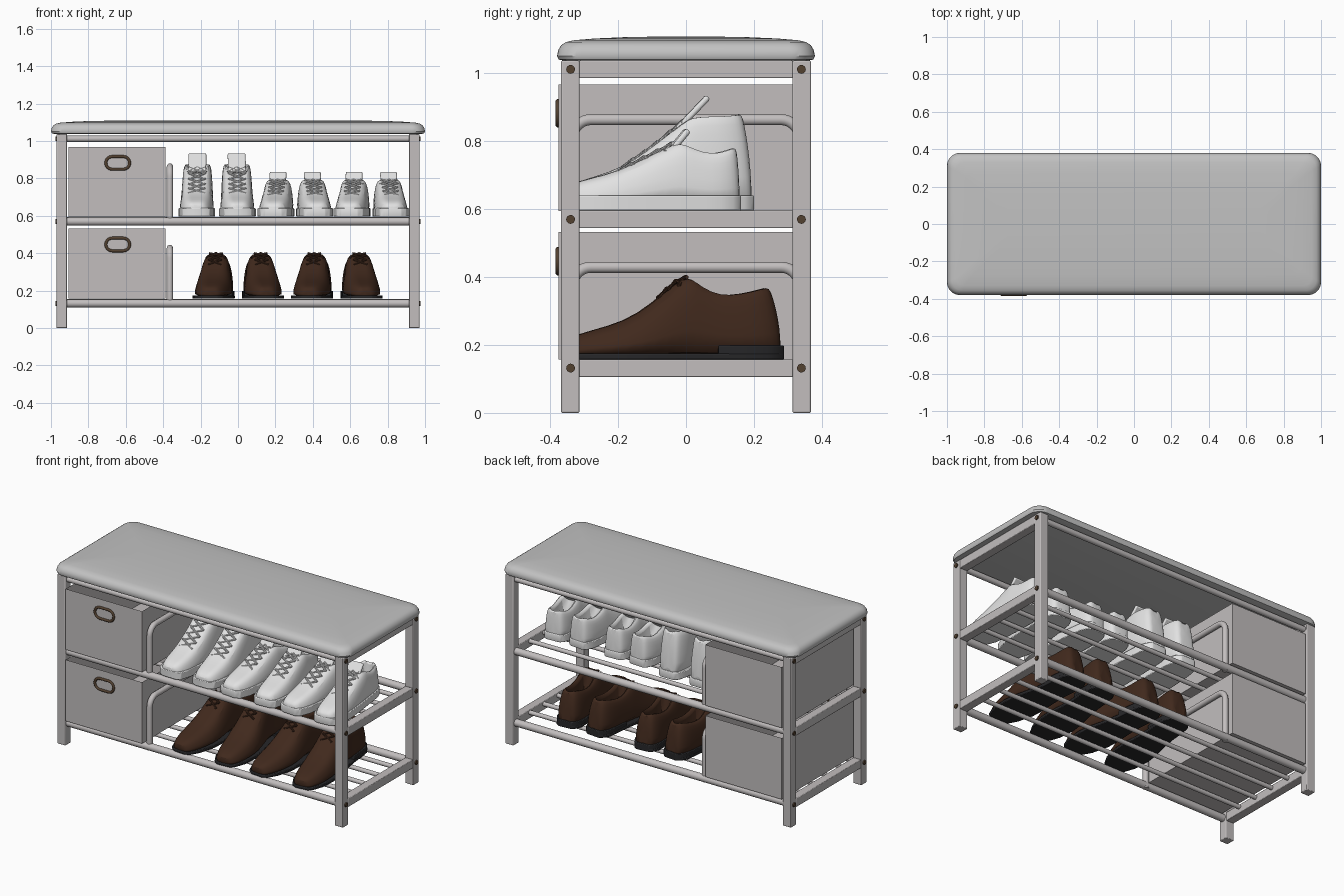
import bpy, bmesh, math
from mathutils import Vector, Matrix

if "Cube" in bpy.data.objects:
    bpy.data.objects.remove(bpy.data.objects["Cube"])


def material(name, rgb):
    m = bpy.data.materials.new(name)
    m.diffuse_color = (*rgb, 1)
    m.use_nodes = True
    m.node_tree.nodes["Principled BSDF"].inputs["Base Color"].default_value = m.diffuse_color
    return m


FRAME = material("warm grey frame", (0.54, 0.515, 0.515))
CUSHION = material("grey cushion", (0.54, 0.54, 0.54))
WHITE = material("white canvas", (0.76, 0.76, 0.76))
BROWN = material("brown leather", (0.052, 0.022, 0.012))
BLACK = material("black sole", (0.02, 0.02, 0.022))
BRONZE = material("bronze metal", (0.085, 0.052, 0.03))


def finish(name, bm, mat, smooth=True, bevel=0, subsurf=0, matrix=None):
    bmesh.ops.recalc_face_normals(bm, faces=bm.faces)
    me = bpy.data.meshes.new(name)
    bm.to_mesh(me)
    bm.free()
    ob = bpy.data.objects.new(name, me)
    bpy.context.collection.objects.link(ob)
    me.materials.append(mat)
    if matrix:
        ob.matrix_world = matrix
    if bevel:
        mod = ob.modifiers.new("bevel", 'BEVEL')
        mod.width, mod.segments = bevel, 2
    if subsurf:
        ob.modifiers.new("subsurf", 'SUBSURF').levels = subsurf
        ob.modifiers["subsurf"].render_levels = subsurf
    if smooth:
        bpy.ops.object.select_all(action='DESELECT')
        ob.select_set(True)
        bpy.context.view_layer.objects.active = ob
        bpy.ops.object.shade_smooth_by_angle(angle=math.radians(40))
    return ob


def add_box(bm, lo, hi):
    lo, hi = Vector(lo), Vector(hi)
    m = Matrix.Translation((lo + hi) / 2) @ Matrix.Diagonal((*(hi - lo), 1))
    bmesh.ops.create_cube(bm, size=1, matrix=m)


def add_rod(bm, p, q, r, n=16):
    p, q = Vector(p), Vector(q)
    m = Matrix.Translation((p + q) / 2) @ (q - p).to_track_quat('Z', 'Y').to_matrix().to_4x4()
    bmesh.ops.create_cone(bm, cap_ends=True, segments=n, radius1=r, radius2=r,
                          depth=(q - p).length, matrix=m)


def loft(rings):
    bm = bmesh.new()
    vs = [[bm.verts.new(p) for p in ring] for ring in rings]
    n = len(vs[0])
    for a, b in zip(vs, vs[1:]):
        for i in range(n):
            bm.faces.new((a[i], a[(i + 1) % n], b[(i + 1) % n], b[i]))
    bm.faces.new(vs[0])
    bm.faces.new(vs[-1])
    return bm


def curve_tube(name, pts, r, mat, cyclic=False):
    cu = bpy.data.curves.new(name, 'CURVE')
    cu.dimensions, cu.bevel_depth, cu.bevel_resolution = '3D', r, 3
    cu.use_fill_caps = True
    sp = cu.splines.new('POLY')
    sp.points.add(len(pts) - 1)
    for pt, co in zip(sp.points, pts):
        pt.co = (*co, 1)
    sp.use_cyclic_u, sp.use_smooth = cyclic, True
    cu.materials.append(mat)
    ob = bpy.data.objects.new(name, cu)
    bpy.context.collection.objects.link(ob)


# seat cushion: stacked rounded rectangles with a soft crown
def rounded_rect(inset, z, n=8):
    hx, hy, r = 1 - inset, 0.38 - inset, max(0.07 - inset * 0.5, 0.03)
    return [(sx * (hx - r) + r * math.cos(a), sy * (hy - r) + r * math.sin(a), z)
            for k, (sx, sy) in enumerate(((1, 1), (-1, 1), (-1, -1), (1, -1)))
            for a in [(k + i / n) * math.pi / 2 for i in range(n + 1)]]


finish("seat_cushion", loft([rounded_rect(i, z) for i, z in (
    (0.02, 1.038), (0.005, 1.041), (0, 1.052), (0.004, 1.07), (0.012, 1.083), (0.025, 1.092),
    (0.05, 1.098), (0.11, 1.103), (0.2, 1.107), (0.31, 1.109))]), CUSHION)

# frame: legs, side rails, long tubes, shelf rods, bolts
levels = {"lower": 0.132, "middle": 0.57, "top": 1.012}
for sx, side in ((-1, "left"), (1, "right")):
    for sy, end in ((-1, "front"), (1, "back")):
        bm = bmesh.new()
        add_box(bm, (sx * 0.942 - 0.028, sy * 0.341 - 0.027, 0),
                (sx * 0.942 + 0.028, sy * 0.341 + 0.027, 1.038))
        finish(f"{end}_{side}_leg", bm, FRAME, bevel=0.004)
        for lv, z in levels.items():
            bm = bmesh.new()
            add_rod(bm, (sx * 0.965, sy * 0.34, z), (sx * 0.977, sy * 0.34, z), 0.013)
            finish(f"{end}_{side}_{lv}_bolt", bm, BRONZE)
    for lv, z in levels.items():
        bm = bmesh.new()
        add_box(bm, (sx * 0.942 - 0.026, -0.315, z - 0.026), (sx * 0.942 + 0.026, 0.315, z + 0.026))
        finish(f"{side}_{lv}_side_rail", bm, FRAME, bevel=0.003)
for lv, z in levels.items():
    bm = bmesh.new()
    for y in (-0.34, 0.34):
        add_rod(bm, (-0.92, y, z), (0.92, y, z), 0.017 if lv == "top" else 0.022)
    if lv != "top":
        for y in (-0.204, -0.068, 0.068, 0.204):
            add_rod(bm, (-0.92, y, z + 0.01), (0.92, y, z + 0.01), 0.013)
    finish(f"{lv}_long_rods", bm, FRAME)

# storage boxes with oval grips, and the divider hoops beside them
for lv, zb, zt, gz in (("upper", 0.595, 0.968, 0.883), ("lower", 0.157, 0.533, 0.447)):
    x0, x1, y0, y1, t = -0.906, -0.388, -0.376, 0.366, 0.012
    bm = bmesh.new()
    add_box(bm, (x0, y0, zb), (x1, y1, zt))
    top = max(bm.faces, key=lambda f: f.calc_center_median().z)
    bmesh.ops.inset_region(bm, faces=[top], thickness=t)
    bmesh.ops.translate(bm, verts=top.verts, vec=(0, 0, zb + t - zt))
    finish(f"{lv}_storage_box", bm, FRAME, smooth=False)
    grip = []
    for s in (1, -1):
        for i in range(9):
            a = -math.pi / 2 + math.pi * i / 8 + (0 if s == 1 else math.pi)
            grip.append((-0.643 + s * 0.03 + 0.034 * math.cos(a), y0 - 0.001, gz + 0.034 * math.sin(a)))
    curve_tube(f"{lv}_box_grip", grip, 0.008, BRONZE, True)
    hoop, r, zh = [(-0.364, -0.335, zb - 0.045)], 0.055, zt - 0.104
    for s in (-1, 1):
        arc = [(-0.364, s * (0.335 - r + r * math.cos(a)), zh - r + r * math.sin(a))
               for a in [i * math.pi / 16 for i in range(9)]]
        hoop += arc if s == -1 else arc[::-1]
    hoop.append((-0.364, 0.335, zb - 0.045))
    curve_tube(f"{lv}_divider_hoop", hoop, 0.017, FRAME)

# shoes: stations are (y, half width, height, top half width, open flag)
LOW = [(-0.362, .04, .055, .02, 0), (-0.345, .068, .078, .03, 0), (-0.28, .088, .096, .04, 0),
       (-0.2, .092, .115, .042, 0), (-0.1, .089, .165, .042, 0), (-0.03, .085, .2, .045, 0),
       (-0.01, .084, .2, .052, 1), (0.05, .08, .172, .055, 1), (0.1, .077, .172, .053, 1),
       (0.135, .065, .183, .045, 1), (0.15, .055, .187, .035, 0), (0.16, .04, .178, .025, 0)]
HIGH = [(-0.352, .04, .06, .02, 0), (-0.335, .07, .08, .03, 0), (-0.27, .09, .1, .04, 0),
        (-0.19, .095, .125, .045, 0), (-0.1, .092, .185, .05, 0), (0.0, .087, .268, .06, 0),
        (0.02, .086, .278, .064, 1), (0.08, .084, .282, .067, 1), (0.13, .08, .282, .065, 1),
        (0.172, .067, .285, .052, 1), (0.187, .057, .287, .04, 0), (0.2, .04, .275, .028, 0)]
DRESS = [(-0.36, .035, .05, .014, 0), (-0.342, .062, .066, .022, 0), (-0.28, .09, .086, .03, 0),
         (-0.18, .106, .112, .035, 0), (-0.1, .103, .165, .036, 0), (-0.03, .092, .228, .036, 0),
         (0.01, .087, .244, .038, 0), (0.03, .085, .234, .044, 1), (0.09, .08, .2, .05, 1),
         (0.16, .08, .19, .052, 1), (0.235, .076, .205, .045, 1), (0.27, .058, .215, .032, 0),
         (0.287, .038, .205, .02, 0)]


def section(y, w, h, wt, opened, lean):
    half = []
    for i in range(5):
        a = i * math.pi / 8
        half.append((wt + (w - wt) * math.cos(a) ** 0.8, 0.008 + (h - 0.008) * math.sin(a) ** 1.15))
    half += [(wt - 0.014, h - 0.006), (wt - 0.02, 0.07)] if opened else [(wt * .65, h), (wt * .3, h)]
    pts = half + [(0, 0.06 if opened else h)] + [(-x, z) for x, z in reversed(half)]
    k = lean * min(max(y / 0.15, 0), 1)
    return [(x, y - k * (z / h) ** 2, z) for x, z in pts]


def sole_part(name, stations, height, grow, mat, m):
    side = [(w + grow, y) for y, w, *_ in stations]
    line = side + [(-x, y) for x, y in reversed(side)]
    finish(name, loft([[(x, y, z) for x, y in line] for z in (0, height)]), mat, bevel=0.004, matrix=m)


def shoe(name, x, z, yaw, stations, lean, laces, tongue, mat, sole_mat):
    pivot = Matrix.Translation((0, 0.12, 0))
    m = Matrix.Translation((x, -0.12, z)) @ Matrix.Rotation(math.radians(yaw), 4, 'Z') @ pivot
    finish(name + "_upper", loft([section(*s, lean) for s in stations]), mat, subsurf=1, matrix=m)
    # sole, plus a heel block for the leather shoes
    if sole_mat is BLACK:
        sole_part(name + "_sole", stations, 0.018, 0.004, BLACK, m)
        heel = [(0.09, 0.078)] + [s[:2] for s in stations if s[0] > 0.1]
        sole_part(name + "_heel", heel, 0.042, 0.003, BLACK, m)
    else:
        sole_part(name + "_sole", stations, 0.045, 0.003, sole_mat, m)

    def top(y):
        for a, b in zip(stations, stations[1:]):
            if a[0] <= y <= b[0]:
                return a[2] + (b[2] - a[2]) * (y - a[0]) / (b[0] - a[0])
    # crossed laces over the instep
    bm = bmesh.new()
    y0, y1, n, hw = laces
    step = (y1 - y0) / n
    for i in range(n):
        ya, yb = y0 + i * step, y0 + (i + 1) * step
        for s in (-1, 1):
            add_rod(bm, (s * hw, ya, top(ya) - 0.001), (-s * hw, yb, top(yb) + 0.003), 0.006, 8)
    # bow loops at the top of the laces
    for s in (-1, 1):
        add_rod(bm, (0, y1, top(y1) + 0.004), (s * 0.05, y1 - 0.025, top(y1) - 0.022), 0.006, 8)
    finish(name + "_laces", bm, mat, matrix=m)
    # tongue plate leaning out of the opening
    if tongue:
        (ya, za), (yb, zb), tw = tongue
        d = Vector((0, yb - ya, zb - za))
        bm = bmesh.new()
        add_box(bm, (-tw, -0.009, 0), (tw, 0.009, d.length))
        tilt = Matrix.Rotation(-math.atan2(d.y, d.z), 4, 'X')
        finish(name + "_tongue", bm, mat, bevel=0.007, matrix=m @ Matrix.Translation((0, ya, za)) @ tilt)


for i, x in enumerate((-0.22, -0.004)):
    shoe(f"high_top_{i + 1}", x, 0.596, -1 + 2 * i, HIGH, 0.03, (-0.19, -0.01, 5, 0.045),
         ((-0.03, 0.235), (0.065, 0.335), 0.048), WHITE, WHITE)
for i, (x, yaw) in enumerate(((0.206, -4), (0.406, 4), (0.613, -4), (0.813, 4))):
    shoe(f"low_sneaker_{i + 1}", x, 0.596, yaw, LOW, 0.01, (-0.2, -0.04, 4, 0.04),
         ((-0.05, 0.17), (0.005, 0.237), 0.045), WHITE, WHITE)
for i, (x, yaw) in enumerate(((-0.128, -5), (0.131, 5), (0.398, -5), (0.658, 5))):
    shoe(f"leather_shoe_{i + 1}", x, 0.157, yaw, DRESS, 0.035, (-0.08, 0.0, 3, 0.035),
         None, BROWN, BLACK)
